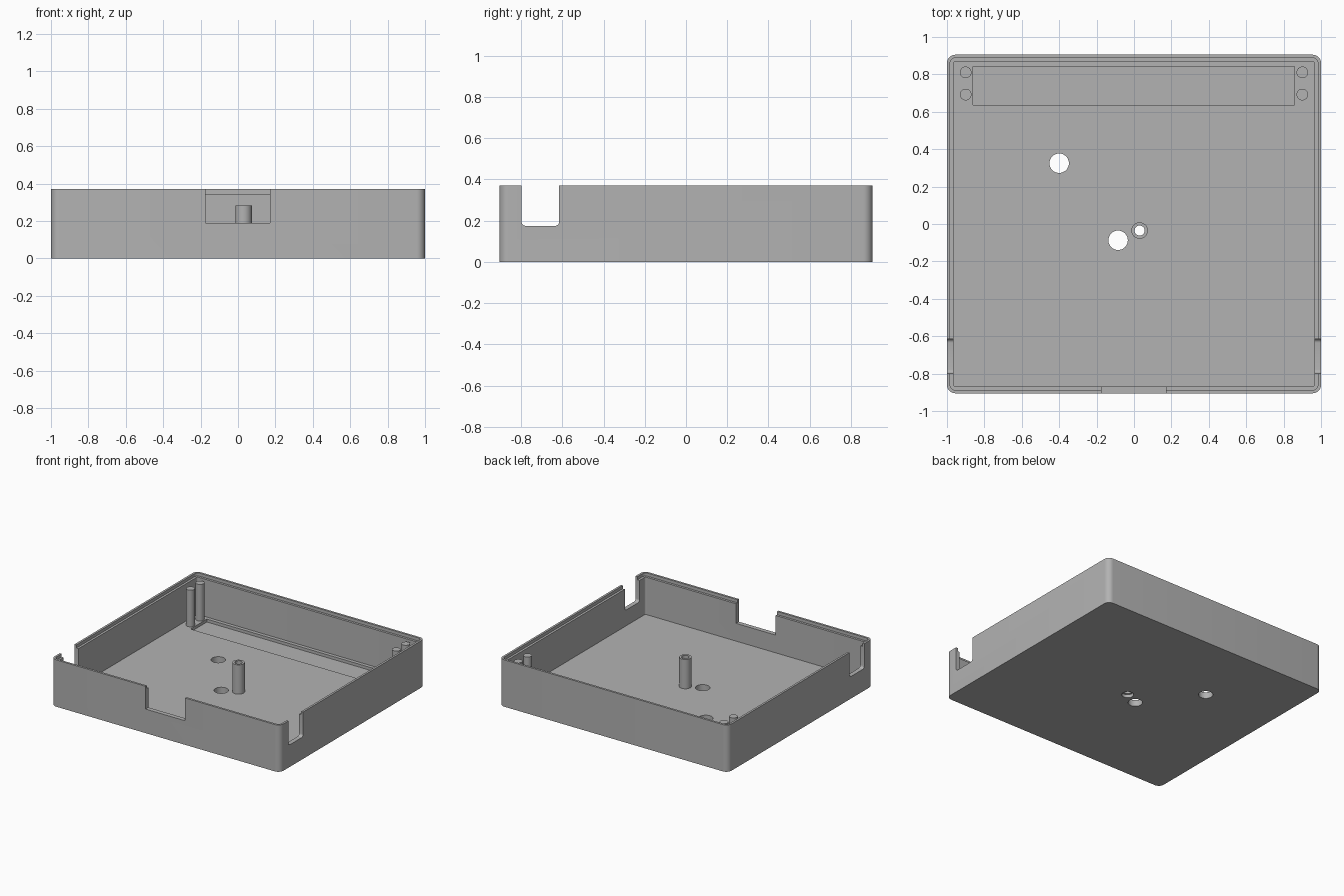
import bpy, bmesh
from math import cos, sin, pi

cube = bpy.data.objects.get("Cube")
if cube:
    bpy.data.objects.remove(cube, do_unlink=True)

grey = bpy.data.materials.new("plain_grey")
grey.use_nodes = True
colour = (0.448, 0.448, 0.448, 1)
grey.diffuse_color = colour
grey.node_tree.nodes["Principled BSDF"].inputs["Base Color"].default_value = colour

W, D, H = 1.0, 0.905, 0.37     # half width, half depth, height
WALL, LIP = 0.035, 0.017       # wall and rim lip thickness
FLOOR, LEDGE = 0.05, 0.345     # floor top and rim ledge heights


def finish(name, bm):
    bmesh.ops.recalc_face_normals(bm, faces=bm.faces)
    mesh = bpy.data.meshes.new(name)
    bm.to_mesh(mesh)
    bm.free()
    obj = bpy.data.objects.new(name, mesh)
    bpy.context.collection.objects.link(obj)
    mesh.materials.append(grey)
    return obj


def select(obj):
    bpy.ops.object.select_all(action='DESELECT')
    obj.select_set(True)
    bpy.context.view_layer.objects.active = obj


def smooth(obj):
    select(obj)
    bpy.ops.object.shade_smooth_by_angle(angle=pi / 6)


def rounded_loop(bm, inset, r, z, n=8):
    """Ring of vertices around a rounded rectangle."""
    verts = []
    for q, (sx, sy) in enumerate([(1, 1), (-1, 1), (-1, -1), (1, -1)]):
        for i in range(n + 1):
            a = (q + i / n) * pi / 2
            verts.append(bm.verts.new((sx * (W - inset - r) + r * cos(a),
                                       sy * (D - inset - r) + r * sin(a), z)))
    return verts


def box(name, lo, hi, round_axis=None, r=0.02):
    bm = bmesh.new()
    bmesh.ops.create_cube(bm, size=1)
    for v in bm.verts:
        v.co = [lo[k] if v.co[k] < 0 else hi[k] for k in range(3)]
    if round_axis is not None:
        edges = [e for e in bm.edges
                 if abs((e.verts[0].co - e.verts[1].co)[round_axis]) > 1e-4]
        bmesh.ops.bevel(bm, geom=edges, offset=r, segments=5, profile=0.5, affect='EDGES')
    return finish(name, bm)


def rod(name, x, y, r, z0, z1):
    bm = bmesh.new()
    bmesh.ops.create_cone(bm, cap_ends=True, segments=32, radius1=r, radius2=r, depth=z1 - z0)
    bmesh.ops.translate(bm, verts=bm.verts, vec=(x, y, (z0 + z1) / 2))
    return finish(name, bm)


def cut(target, cutters):
    for cutter in cutters:
        cutter.hide_render = True
        mod = target.modifiers.new("cut", 'BOOLEAN')
        mod.operation, mod.solver, mod.object = 'DIFFERENCE', 'EXACT', cutter
        select(target)
        bpy.ops.object.modifier_apply(modifier=mod.name)
        bpy.data.objects.remove(cutter, do_unlink=True)


# Open tray with a stepped rim: stacked rings from outer base to inner floor
bm = bmesh.new()
rings = [rounded_loop(bm, *ring) for ring in (
    (0, 0.045, 0), (0, 0.045, H), (LIP, 0.028, H), (LIP, 0.028, LEDGE),
    (WALL, 0.012, LEDGE), (WALL, 0.012, FLOOR))]
for a, b in zip(rings, rings[1:]):
    for i in range(len(a)):
        j = (i + 1) % len(a)
        bm.faces.new((a[i], a[j], b[j], b[i]))
bm.faces.new(rings[0])
bm.faces.new(rings[-1])
tray = finish("case_tray", bm)

# Openings: front notch, side notches, floor recess, round holes, screw bore
PX, PY = 0.03, -0.035
cutters = [
    box("front_notch", (-0.175, -1, 0.19), (0.172, -0.8, 0.6)),
    box("floor_recess", (-0.862, 0.637, 0.027), (0.857, 0.842, 0.2)),
    rod("rear_hole", -0.4, 0.325, 0.052, -0.1, 0.2),
    rod("centre_hole", -0.085, -0.087, 0.052, -0.1, 0.2),
    rod("screw_head_hole", PX, PY, 0.043, -0.1, 0.025),
    rod("screw_hole", PX, PY, 0.027, -0.1, 0.2)]
for s in (-1, 1):
    x0, x1 = sorted((s * 0.9, s * 1.1))
    cutters.append(box("side_notch", (x0, -0.798, 0.175), (x1, -0.615, 0.6), 0))
cut(tray, cutters)
smooth(tray)

# Hollow screw post
post = rod("screw_post", PX, PY, 0.044, FLOOR - 0.005, 0.282)
cut(post, [rod("post_bore", PX, PY, 0.027, -0.1, 0.5)])
smooth(post)

# Two locating pins at each end of the recess
for side, s in (("left", 1), ("right", -1)):
    for place, y in (("front", 0.692), ("rear", 0.811)):
        smooth(rod(f"{side}_{place}_pin", s * 0.9, y, 0.031, FLOOR - 0.005, 0.34))
